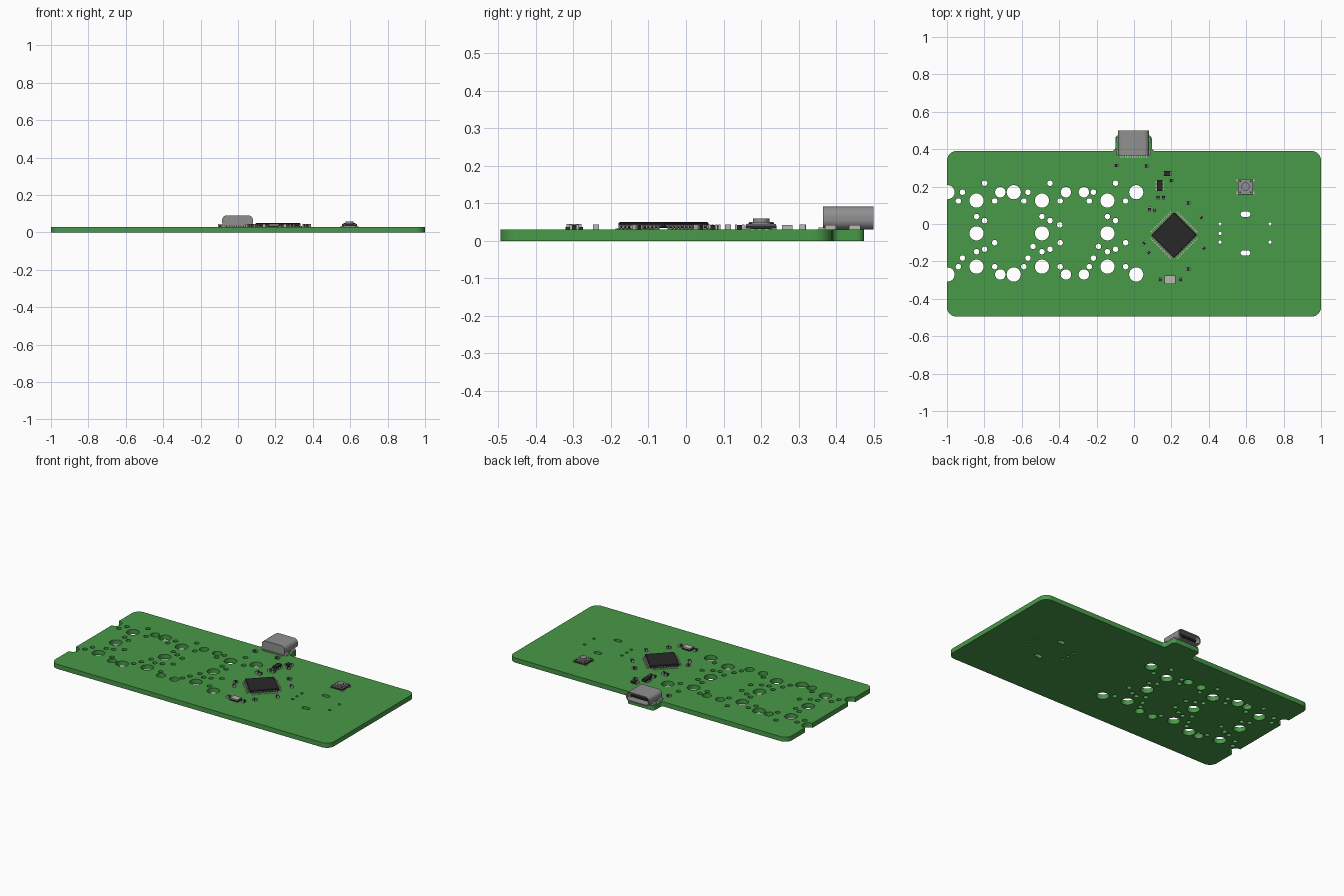
import bpy, bmesh, math
from mathutils import Vector, Matrix

cube = bpy.data.objects.get("Cube")
if cube:
    bpy.data.objects.remove(cube)


def material(name, rgb):
    m = bpy.data.materials.new(name)
    m.use_nodes = True
    m.diffuse_color = (*rgb, 1)
    m.node_tree.nodes["Principled BSDF"].inputs["Base Color"].default_value = (*rgb, 1)
    return m


GREEN = material("board green", (0.065, 0.32, 0.065))
BLACK = material("chip black", (0.022, 0.022, 0.022))
STEEL = material("steel grey", (0.28, 0.28, 0.28))
TIN = material("tin pale grey", (0.5, 0.48, 0.45))
TOP = 0.03


def finish(name, bm, mats, smooth=False):
    bmesh.ops.recalc_face_normals(bm, faces=bm.faces)
    mesh = bpy.data.meshes.new(name)
    bm.to_mesh(mesh)
    bm.free()
    obj = bpy.data.objects.new(name, mesh)
    bpy.context.collection.objects.link(obj)
    for m in mats:
        mesh.materials.append(m)
    if smooth:
        smooth_edges(obj)
    return obj


def smooth_edges(obj):
    bpy.ops.object.select_all(action='DESELECT')
    obj.select_set(True)
    bpy.context.view_layer.objects.active = obj
    bpy.ops.object.shade_smooth_by_angle(angle=math.radians(35))


def rounded(corners, steps=6):
    """Round each (x, y, radius) corner of an outline, inside or outside."""
    pts = []
    for i, (x, y, r) in enumerate(corners):
        p = Vector((x, y))
        a = p + (Vector(corners[i - 1][:2]) - p).normalized() * r
        b = p + (Vector(corners[(i + 1) % len(corners)][:2]) - p).normalized() * r
        centre = a + b - p
        for k in range(steps + 1):
            d = (a - centre).lerp(b - centre, k / steps)
            pts.append(centre + d.normalized() * r)
    return pts


def prism(bm, pts, z0, z1):
    face = bm.faces.new([bm.verts.new((p[0], p[1], z0)) for p in pts])
    ext = bmesh.ops.extrude_face_region(bm, geom=[face])["geom"]
    bmesh.ops.translate(bm, verts=[v for v in ext if isinstance(v, bmesh.types.BMVert)],
                        vec=(0, 0, z1 - z0))


def box(bm, x, y, z, sx, sy, sz, mat=0, frame=Matrix()):
    """Box standing on z, in the given frame."""
    m = frame @ Matrix.Translation((x, y, z + sz / 2)) @ Matrix.Diagonal((sx, sy, sz, 1))
    verts = bmesh.ops.create_cube(bm, size=1, matrix=m)["verts"]
    for f in {f for v in verts for f in v.link_faces}:
        f.material_index = mat


def disc(bm, x, y, r, z0, z1, segs=24):
    prism(bm, [(x + r * math.cos(t * math.tau / segs), y + r * math.sin(t * math.tau / segs))
               for t in range(segs)], z0, z1)


def place(x, y, angle=0):
    return Matrix.Translation((x, y, TOP)) @ Matrix.Rotation(math.radians(angle), 4, 'Z')


# Board with a connector tab
bm = bmesh.new()
prism(bm, rounded([(-1, -.495, .05), (1, -.495, .05), (1, .39, .05), (.095, .39, .02),
                   (.095, .475, .02), (-.1, .475, .02), (-.1, .39, .02), (-1, .39, .05)]), 0, TOP)
board = finish("board", bm, [GREEN])

# Drill pattern: key sockets, then slots and lamp holes
bm = bmesh.new()


def hole(x, y, r):
    disc(bm, x, y, r, -.02, .06, 24 if r > .02 else 14)


for i, x in enumerate((-.842, -.492, -.142)):
    for y in (.125, -.05, -.228):
        hole(x, y, .038)
    for dx, y in ((-.075, .17), (-.097, .123), (.097, .123), (-.075, -.182), (-.097, -.228),
                  (.097, -.228), (.043, .218), (0, .04), (.043, .018), (.097, -.1),
                  (.043, -.135), (0, -.148)):
        hole(x + dx, y, .015)
    if i:
        hole(x - .048, -.12, .015)
        hole(x - .255, -.005, .015) if i == 2 else None
for y in (.17, -.27):
    for x in (-.997, -.643, .012):
        hole(x, y, .038)
    for x in (-.715, -.364, -.268):
        hole(x, y, .028)
for y in (.052, -.155):
    prism(bm, rounded([(.57, y - .014, .0139), (.622, y - .014, .0139),
                       (.622, y + .014, .0139), (.57, y + .014, .0139)]), -.02, .06)
for x, y in ((.46, 0), (.46, -.05), (.46, -.097), (.727, 0), (.727, -.097)):
    hole(x, y, .009)
cutter = finish("drill_cutter", bm, [GREEN])
cutter.hide_render = True
mod = board.modifiers.new("drill", 'BOOLEAN')
mod.operation, mod.solver, mod.object = 'DIFFERENCE', 'EXACT', cutter
bpy.context.view_layer.objects.active = board
bpy.ops.object.modifier_apply(modifier=mod.name)
bpy.data.objects.remove(cutter)
smooth_edges(board)

# Connector shell, opened at the back
bm = bmesh.new()
prism(bm, rounded([(-.085, .03, .025), (.08, .03, .025), (.08, .091, .025), (-.085, .091, .025)]),
      -.5, -.365)
bm.transform(Matrix.Rotation(math.radians(90), 4, 'X'))
bmesh.ops.recalc_face_normals(bm, faces=bm.faces)
mouth = max(bm.faces, key=lambda f: f.calc_center_median().y)
bmesh.ops.inset_individual(bm, faces=[mouth], thickness=.007)
floor = bmesh.ops.extrude_discrete_faces(bm, faces=[mouth])["faces"][0]
bmesh.ops.translate(bm, verts=floor.verts[:], vec=(0, -.11, 0))
floor.material_index = 1
finish("connector_shell", bm, [STEEL, BLACK], True)

bm = bmesh.new()
box(bm, -.0025, .435, .055, .12, .1, .012)
finish("connector_tongue", bm, [BLACK])

# Connector feet and solder pins
bm = bmesh.new()
for s in (-1, 1):
    for y in (.385, .45):
        box(bm, -.0025 + s * .083, y, TOP, .016, .03, .012)
for i in range(12):
    box(bm, -.0705 + i * .0124, .362, TOP, .006, .018, .006)
finish("connector_pins", bm, [TIN])

# Main chip, turned by an eighth, with leads on four sides
chip = place(.214, -.06, 45)
bm = bmesh.new()
box(bm, 0, 0, .004, .172, .172, .016, 0, chip)
bmesh.ops.bevel(bm, geom=bm.edges[:], offset=.003, segments=1, affect='EDGES')
finish("main_chip", bm, [BLACK])
bm = bmesh.new()
for side in range(4):
    frame = chip @ Matrix.Rotation(side * math.pi / 2, 4, 'Z')
    for i in range(11):
        x = (i - 5) * .0145
        box(bm, x, .0885, .009, .007, .007, .003, 0, frame)
        box(bm, x, .0925, .001, .007, .003, .011, 0, frame)
        box(bm, x, .098, 0, .007, .012, .003, 0, frame)
finish("chip_leads", bm, [TIN])

# Small parts: dark body with two metal ends
PASSIVES = [(.14, -.298, 90), (.25, -.298, 90), (.29, -.24, 0), (.375, -.13, -45),
            (.36, .035, -45), (.29, .112, 0), (.2, .232, 0), (.128, .143, 90), (.157, .143, 90),
            (.083, .08, 90), (.11, .072, 90), (.055, -.102, 45), (.08, -.153, -45),
            (-.095, .312, 0), (.065, .31, 0)]
bm = bmesh.new()
for x, y, angle in PASSIVES:
    frame = place(x, y, angle)
    box(bm, 0, 0, 0, .014, .015, .013, 0, frame)
    for s in (-1, 1):
        box(bm, s * .0095, 0, 0, .006, .016, .014, 1, frame)
finish("small_components", bm, [BLACK, TIN])

# Fuse and protection chip
bm = bmesh.new()
frame = place(.178, .27)
box(bm, 0, 0, 0, .034, .028, .013, 0, frame)
for s in (-1, 1):
    box(bm, s * .02, 0, 0, .006, .028, .012, 1, frame)
frame = place(.138, .205)
box(bm, 0, 0, .003, .03, .058, .016, 0, frame)
for s in (-1, 1):
    for y in (-.019, 0, .019):
        box(bm, s * .018, y, 0, .01, .008, .008, 1, frame)
finish("protection_parts", bm, [BLACK, TIN])

# Crystal
bm = bmesh.new()
frame = place(.193, -.298)
box(bm, 0, 0, 0, .058, .046, .007, 0, frame)
box(bm, 0, 0, .007, .052, .04, .008, 1, frame)
finish("crystal", bm, [BLACK, TIN])

# Push button: base, metal plate, legs, domed cap
bm = bmesh.new()
frame = place(.596, .2)
c, h = .024, .043
box(bm, 0, 0, .002, .082, .082, .009, 0, frame)
box(bm, 0, 0, .011, .08, .08, .004, 1, frame)
for sx in (-1, 1):
    for sy in (-1, 1):
        box(bm, sx * .038, sy * .034, 0, .018, .014, .004, 2, frame)
        box(bm, sx * .029, sy * .029, .015, .008, .008, .002, 0, frame)
finish("button_body", bm, [BLACK, STEEL, TIN])
bm = bmesh.new()
disc(bm, .596, .2, .032, TOP + .015, TOP + .02)
disc(bm, .596, .2, .022, TOP + .02, TOP + .029)
finish("button_cap", bm, [STEEL], True)
